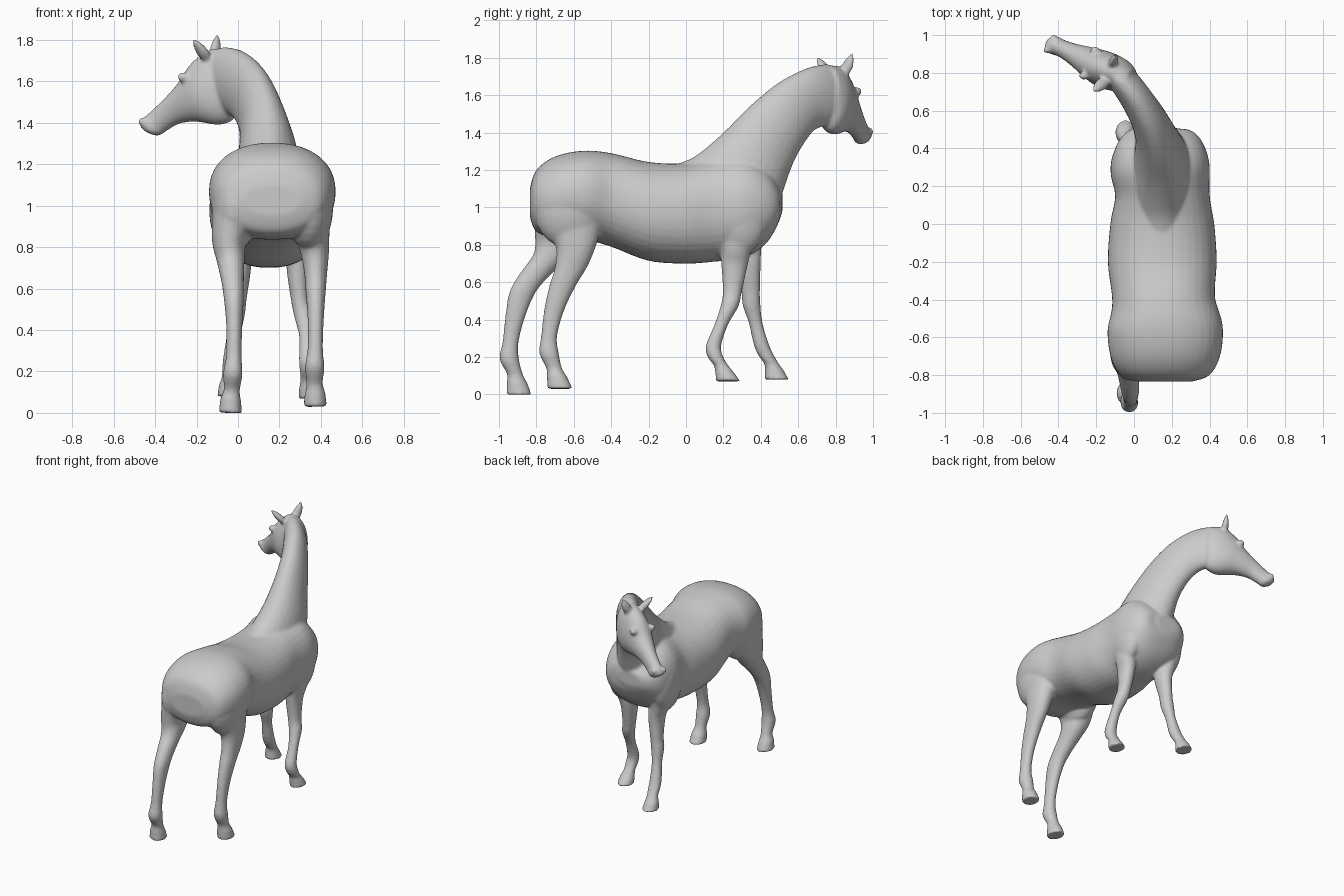
import bpy, bmesh
from math import sin, cos, pi
from mathutils import Vector

parts = []


def finish(bm, name):
    bmesh.ops.recalc_face_normals(bm, faces=bm.faces)
    me = bpy.data.meshes.new(name)
    bm.to_mesh(me)
    bm.free()
    ob = bpy.data.objects.new(name, me)
    bpy.context.collection.objects.link(ob)
    parts.append(ob)
    return ob


def smooth_rows(rows, n=5):
    """Catmull-Rom interpolation of the section rows."""
    rows = [Vector(r) for r in rows]
    p = [rows[0]] + rows + [rows[-1]]
    out = []
    for i in range(1, len(p) - 2):
        a, b, c, d = p[i - 1:i + 3]
        for k in range(n):
            t = k / n
            out.append(0.5 * (2 * b + (c - a) * t + (2 * a - 5 * b + 4 * c - d) * t * t
                              + (3 * b - a - 3 * c + d) * t ** 3))
    return out + [rows[-1]]


def loft(name, rows, power=2.0, sides=28):
    """Skin oval sections, each given as top point, bottom point, half width."""
    rows = smooth_rows(rows)
    cen = [(Vector(r[0:3]) + Vector(r[3:6])) / 2 for r in rows]
    bm = bmesh.new()
    rings = []
    for i, r in enumerate(rows):
        up = (Vector(r[0:3]) - Vector(r[3:6])) / 2
        tan = cen[min(i + 1, len(cen) - 1)] - cen[max(i - 1, 0)]
        side = tan.cross(up).normalized() * r[6]
        ring = []
        for k in range(sides):
            a = 2 * pi * k / sides
            c, s = cos(a), sin(a)
            f = (abs(c) ** power + abs(s) ** power) ** (-1 / power)
            ring.append(bm.verts.new(cen[i] + up * (c * f) + side * (s * f)))
        rings.append(ring)
    for r0, r1 in zip(rings, rings[1:]):
        for k in range(sides):
            j = (k + 1) % sides
            bm.faces.new((r0[k], r0[j], r1[j], r1[k]))
    bm.faces.new(rings[0])
    bm.faces.new(rings[-1])
    return finish(bm, name)


def ball(name, loc, size):
    bm = bmesh.new()
    bmesh.ops.create_uvsphere(bm, u_segments=24, v_segments=14, radius=1)
    for v in bm.verts:
        v.co = Vector(a * b for a, b in zip(v.co, size)) + Vector(loc)
    return finish(bm, name)


def leg(name, shape, path, dz):
    """Shape rows: height, half width, half depth. Path rows: x, y."""
    loft(name, [(x, y + ry, z + dz, x, y - ry, z + dz, rx)
                for (z, rx, ry), (x, y) in zip(shape, path)], 2.1)


# Torso: y, top, bottom, half width, centre x
torso = [(-.835, 1.10, .95, .14, .165), (-.80, 1.20, .87, .235, .165),
         (-.70, 1.272, .84, .29, .165), (-.55, 1.303, .83, .305, .165),
         (-.40, 1.29, .79, .272, .157), (-.20, 1.243, .715, .288, .15),
         (0, 1.235, .70, .275, .15), (.15, 1.26, .71, .25, .15),
         (.30, 1.28, .73, .26, .14), (.42, 1.22, .80, .23, .13),
         (.49, 1.12, .91, .17, .125), (.515, 1.08, .98, .08, .125)]
loft("torso", [(x, y, t, x, y, b, w) for y, t, b, w, x in torso], 2.25, 40)

# Neck, curving up and to one side
loft("neck", [(.15, -.06, 1.23, .14, .38, .85, .15),
              (.15, .05, 1.275, .14, .46, .93, .165),
              (.155, .20, 1.40, .13, .51, 1.06, .145),
              (.135, .35, 1.55, .10, .565, 1.22, .112),
              (.09, .50, 1.67, .06, .62, 1.33, .095),
              (.02, .64, 1.742, .01, .68, 1.41, .085),
              (-.06, .74, 1.765, -.03, .75, 1.44, .078),
              (-.11, .79, 1.755, -.06, .79, 1.48, .065)])

# Head
loft("head", [(-.04, .77, 1.75, 0, .75, 1.50, .06),
              (-.13, .81, 1.755, -.02, .765, 1.42, .088),
              (-.22, .845, 1.69, -.09, .79, 1.39, .098),
              (-.28, .875, 1.60, -.20, .845, 1.405, .08),
              (-.345, .91, 1.525, -.285, .885, 1.395, .058),
              (-.42, .94, 1.455, -.345, .92, 1.36, .046),
              (-.457, .955, 1.42, -.385, .935, 1.337, .05),
              (-.472, .96, 1.385, -.43, .95, 1.35, .03)])
for x, y in ((-.205, .918), (-.265, .785)):
    ball("eye", (x, y, 1.62), (.028, .022, .024))
for x, y in ((-.425, .985), (-.462, .92)):
    ball("nostril", (x, y, 1.405), (.02, .017, .022))

# Ears: base to tip
for base, tip in (((-.115, .845, 1.71), (-.10, .89, 1.828)),
                  ((-.15, .76, 1.71), (-.215, .70, 1.805))):
    b, t = Vector(base), Vector(tip)
    u = Vector((.6, .8, 0)) if tip[1] > .8 else Vector((.75, -.6, 0))
    loft("ear", [(*(b.lerp(t, f) + u * r), *(b.lerp(t, f) - u * r), r * .65)
                 for f, r in ((0, .03), (.35, .036), (.7, .026), (1, .006))])

# Hind legs
hind = [(1.05, .13, .19), (.85, .088, .138), (.75, .07, .104), (.65, .056, .086),
        (.55, .048, .071), (.42, .039, .054), (.28, .037, .043), (.19, .047, .052),
        (.11, .039, .042), (.065, .05, .054), (.045, .052, .058), (0, .057, .068)]
leg("hind_leg_right", hind,
    [(.32, -.60), (.355, -.595), (.37, -.59), (.375, -.615), (.375, -.66), (.375, -.705),
     (.373, -.732), (.37, -.732), (.37, -.705), (.372, -.69), (.372, -.685), (.373, -.673)], .03)
leg("hind_leg_left", hind,
    [(.005, -.635), (-.04, -.67), (-.036, -.712), (-.027, -.80), (-.02, -.872), (-.018, -.912),
     (-.02, -.938), (-.025, -.945), (-.03, -.915), (-.035, -.905), (-.036, -.90), (-.037, -.893)], 0)

# Front legs
front = [(.97, .085, .14), (.80, .066, .088), (.70, .054, .072), (.55, .043, .051),
         (.47, .044, .048), (.37, .035, .037), (.26, .041, .041), (.20, .042, .042),
         (.155, .04, .039), (.12, .048, .05), (.105, .05, .054), (.07, .055, .065)]
leg("front_leg_right", front,
    [(.30, .28), (.30, .27), (.288, .26), (.298, .248), (.315, .232), (.33, .187),
     (.335, .147), (.34, .158), (.34, .188), (.342, .205), (.343, .212), (.345, .225)], 0)
leg("front_leg_left", front,
    [(-.02, .31), (-.01, .32), (.01, .328), (0, .345), (-.01, .35), (-.02, .373),
     (-.03, .402), (-.035, .428), (-.04, .457), (-.044, .472), (-.045, .476), (-.045, .486)], .01)

# Muscle masses: shoulders and upper thighs
for x, s in ((.33, 1), (-.06, -1)):
    ball("shoulder", (x - .02 * s, .29, .97), (.085, .15, .22))
for x, y in ((.345, -.62), (-.015, -.635)):
    ball("thigh", (x, y, 1.0), (.115, .195, .22))

# Fuse all masses into one smooth skin
for ob in parts:
    ob.select_set(True)
horse = parts[0]
bpy.context.view_layer.objects.active = horse
bpy.ops.object.join()
horse.name = horse.data.name = "horse_body"
rm = horse.modifiers.new("fuse", 'REMESH')
rm.mode = 'VOXEL'
rm.voxel_size = .009
sm = horse.modifiers.new("soften", 'SMOOTH')
sm.factor = .5
sm.iterations = 10
for m in ("fuse", "soften"):
    bpy.ops.object.modifier_apply(modifier=m)
bpy.ops.object.shade_smooth()
